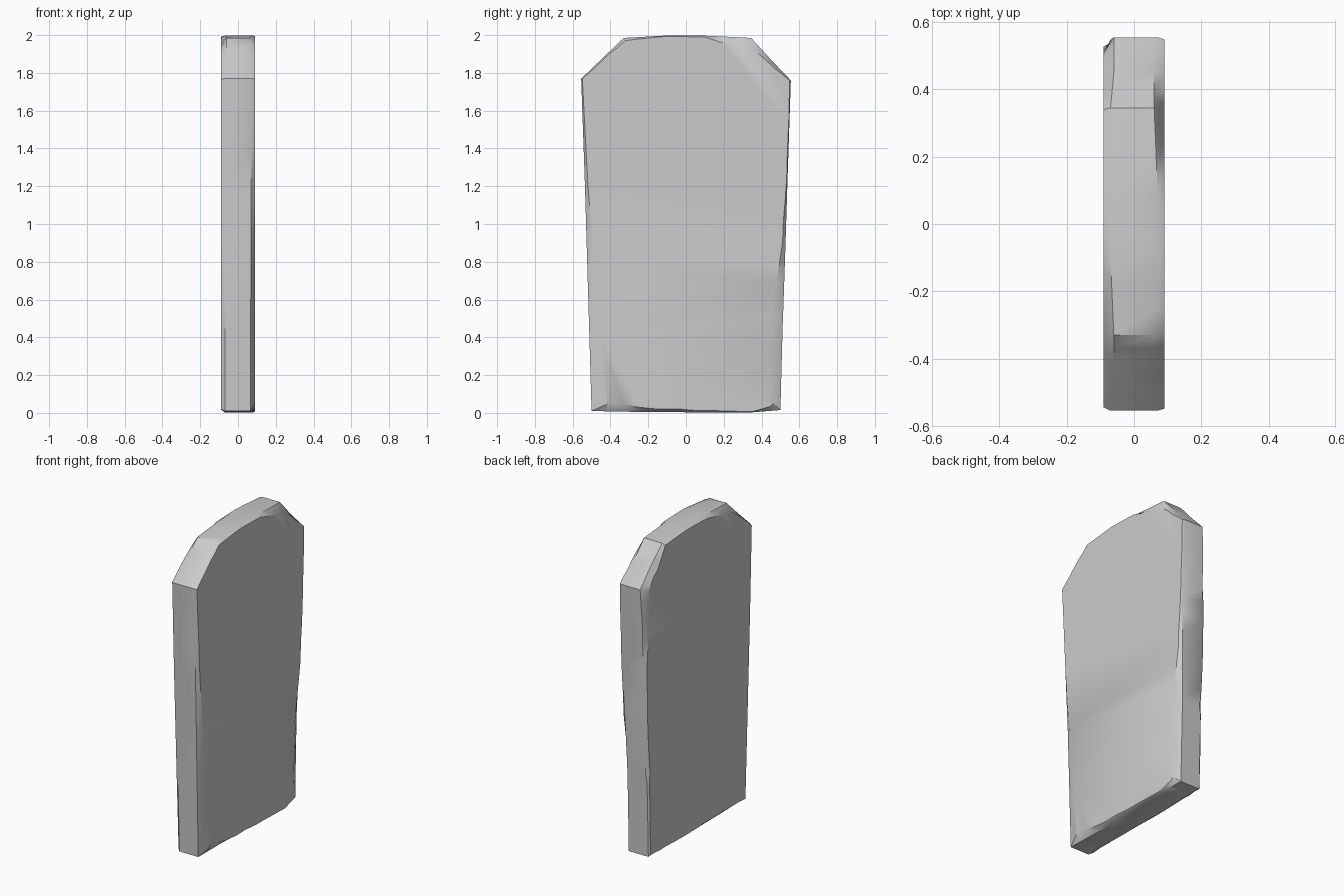
import bpy, bmesh, random
from mathutils import Vector

if "Cube" in bpy.data.objects:
    bpy.data.objects.remove(bpy.data.objects["Cube"])

random.seed(4)
HALF = 0.09

# Outline keys, anticlockwise seen from +x:
# y, z, then chip inset/depth on the +x side, chip inset/depth on the -x side
KEYS = [
    (-0.50, 0.010, 0.080, 0.025, 0.020, 0.02),
    (-0.25, 0.005, 0.025, 0.03, 0.020, 0.02),
    (0.05, 0.003, 0.010, 0.02, 0.015, 0.02),
    (0.35, 0.003, 0.004, 0.01, 0.020, 0.03),
    (0.50, 0.015, 0.040, 0.03, 0.010, 0.01),
    (0.506, 0.25, 0.062, 0.03, 0.008, 0.01),
    (0.513, 0.50, 0.050, 0.03, 0.010, 0.01),
    (0.516, 0.57, 0.055, 0.03, 0.018, 0.02),
    (0.527, 0.90, 0.016, 0.02, 0.006, 0.01),
    (0.538, 1.25, 0.005, 0.01, 0.010, 0.02),
    (0.548, 1.55, 0.004, 0.01, 0.040, 0.02),
    (0.555, 1.76, 0.006, 0.02, 0.045, 0.03),
    (0.45, 1.87, 0.020, 0.03, 0.040, 0.03),
    (0.345, 1.985, 0.055, 0.03, 0.010, 0.02),
    (0.10, 1.997, 0.008, 0.02, 0.006, 0.02),
    (-0.10, 1.998, 0.004, 0.01, 0.015, 0.02),
    (-0.33, 1.985, 0.015, 0.03, 0.050, 0.03),
    (-0.45, 1.87, 0.008, 0.03, 0.015, 0.03),
    (-0.555, 1.77, 0.006, 0.02, 0.010, 0.02),
    (-0.535, 1.20, 0.016, 0.02, 0.008, 0.02),
]


def chipped_outline(steps=3):
    """Subdivide the key outline and roughen the chip sizes."""
    pts = []
    for i, a in enumerate(KEYS):
        b = KEYS[(i + 1) % len(KEYS)]
        for k in range(steps):
            t = k / steps
            p = [u + (v - u) * t for u, v in zip(a, b)]
            straight = i == len(KEYS) - 1 or i == len(KEYS) - 2
            if k and not straight:
                for j in (2, 4):
                    p[j] *= random.uniform(0.75, 1.25)
            pts.append(p)
    return pts


pts = chipped_outline()
n = len(pts)
bm = bmesh.new()
rings = [[], [], [], []]
for i, (y, z, ip, dp, im, dm) in enumerate(pts):
    # inward direction with mitred corners
    here = Vector((y, z))
    d1 = (here - Vector(pts[i - 1][:2])).normalized()
    d2 = (Vector(pts[(i + 1) % n][:2]) - here).normalized()
    n1, n2 = Vector((-d1.y, d1.x)), Vector((-d2.y, d2.x))
    inward = (n1 + n2) / (1 + n1.dot(n2))
    if i == 0:
        inward = Vector((1.0, 0.45))
    fp, fm = here + inward * ip, here + inward * im
    for ring, x, p in zip(rings, (HALF, HALF - dp, -HALF + dm, -HALF),
                          (fp, here, here, fm)):
        ring.append(bm.verts.new((x, p.x, p.y)))

# Broad faces and the chipped rim between them
bm.faces.new(rings[0])
bm.faces.new(rings[3][::-1])
for a, b in zip(rings, rings[1:]):
    for i in range(n):
        j = (i + 1) % n
        bm.faces.new((a[i], b[i], b[j], a[j]))
bmesh.ops.recalc_face_normals(bm, faces=bm.faces)
bmesh.ops.triangulate(bm, faces=[f for f in bm.faces if len(f.verts) > 4])

mesh = bpy.data.meshes.new("stone_slab")
bm.to_mesh(mesh)
bm.free()
slab = bpy.data.objects.new("stone_slab", mesh)
bpy.context.collection.objects.link(slab)

# Smooth chips, sharp arrises
bpy.context.view_layer.objects.active = slab
slab.select_set(True)
bpy.ops.object.shade_smooth_by_angle(angle=0.6)
